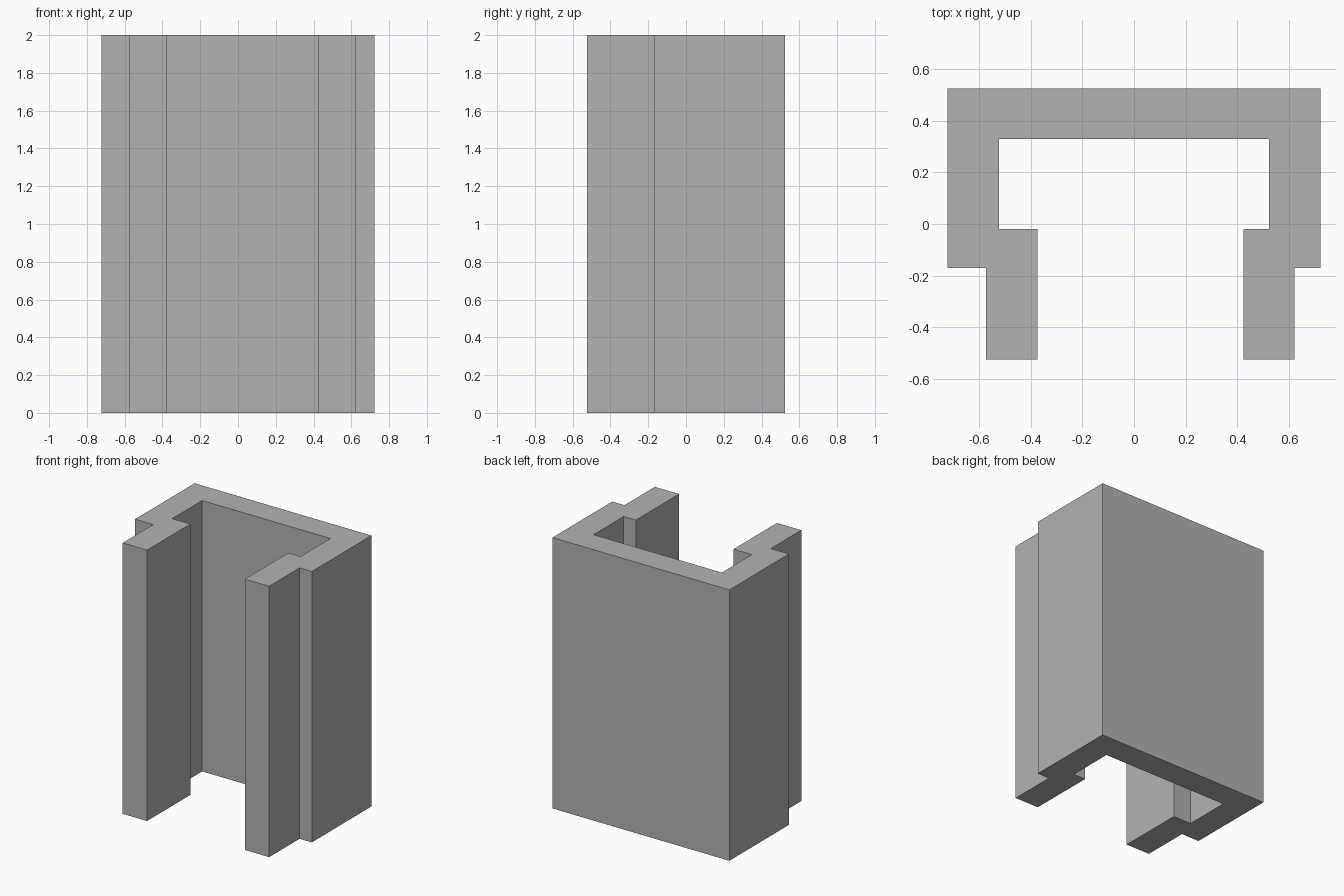
import bpy
import bmesh

cube = bpy.data.objects.get("Cube")
if cube:
    bpy.data.objects.remove(cube, do_unlink=True)

# Plain grey material
grey = bpy.data.materials.new("plain grey")
grey.use_nodes = True
colour = (0.45, 0.45, 0.45, 1)
grey.diffuse_color = colour
grey.node_tree.nodes["Principled BSDF"].inputs["Base Color"].default_value = colour

HEIGHT = 2.0
WIDE, INNER = 0.722, 0.524       # outer and inner faces of the side walls
BACK, BACK_IN = 0.525, 0.33      # back wall
STEP_IN, STEP_OUT, FRONT = -0.02, -0.17, -0.525  # jogs and front ends


def side_profile(sign, lip_out, lip_in):
    """Half of the channel outline, from the back corner round to the inner corner."""
    pts = [(WIDE, BACK), (WIDE, STEP_OUT), (lip_out, STEP_OUT), (lip_out, FRONT),
           (lip_in, FRONT), (lip_in, STEP_IN), (INNER, STEP_IN), (INNER, BACK_IN)]
    return [(sign * x, y) for x, y in pts]


# Stepped channel: one outline extruded upwards
outline = side_profile(1, 0.622, 0.424) + side_profile(-1, 0.574, 0.375)[::-1]
bm = bmesh.new()
base = bm.faces.new([bm.verts.new((x, y, 0)) for x, y in outline])
top = bmesh.ops.extrude_face_region(bm, geom=[base], use_keep_orig=True)
bmesh.ops.translate(bm, vec=(0, 0, HEIGHT),
                    verts=[g for g in top["geom"] if isinstance(g, bmesh.types.BMVert)])
bmesh.ops.recalc_face_normals(bm, faces=bm.faces)

mesh = bpy.data.meshes.new("stepped_channel")
bm.to_mesh(mesh)
bm.free()
mesh.materials.append(grey)
channel = bpy.data.objects.new("stepped_channel", mesh)
bpy.context.collection.objects.link(channel)
